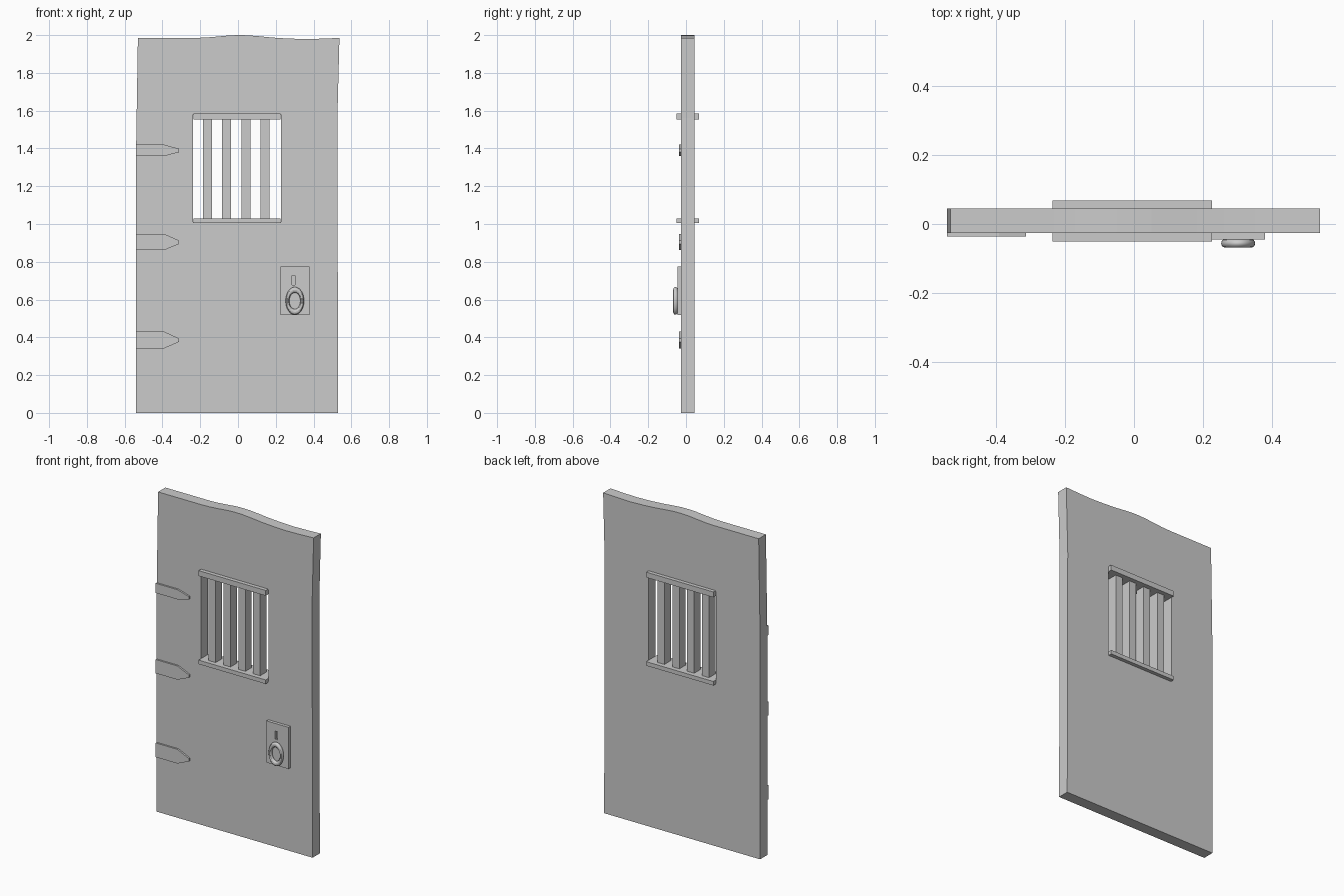
import bpy, bmesh, math

if "Cube" in bpy.data.objects:
    bpy.data.objects.remove(bpy.data.objects["Cube"])


def extrude_profile(name, pts, y0, y1):
    """Solid made from an x-z outline, spanning y0 (front) to y1 (back)."""
    bm = bmesh.new()
    face = bm.faces.new([bm.verts.new((x, y0, z)) for x, z in pts])
    ext = bmesh.ops.extrude_face_region(bm, geom=[face])
    moved = [v for v in ext["geom"] if isinstance(v, bmesh.types.BMVert)]
    bmesh.ops.translate(bm, verts=moved, vec=(0, y1 - y0, 0))
    bmesh.ops.recalc_face_normals(bm, faces=bm.faces[:])
    mesh = bpy.data.meshes.new(name)
    bm.to_mesh(mesh)
    bm.free()
    obj = bpy.data.objects.new(name, mesh)
    bpy.context.collection.objects.link(obj)
    return obj


def box(name, x0, x1, y0, y1, z0, z1):
    return extrude_profile(name, [(x0, z0), (x1, z0), (x1, z1), (x0, z1)], y0, y1)


def cut(target, cutter):
    cutter.hide_render = True
    cutter.hide_viewport = False
    cutter.display_type = 'WIRE'
    mod = target.modifiers.new("cut", 'BOOLEAN')
    mod.operation = 'DIFFERENCE'
    mod.solver = 'EXACT'
    mod.object = cutter
    bpy.context.view_layer.objects.active = target
    bpy.ops.object.modifier_apply(modifier=mod.name)
    bpy.data.objects.remove(cutter)


FRONT, BACK = -0.026, 0.045

# Door slab with a slightly uneven outline and a wavy top
outline = [(-0.54, 0), (0.53, 0), (0.526, 1.56), (0.537, 1.985),
           (0.44, 1.981), (0.35, 1.979), (0.26, 1.982), (0.18, 1.987),
           (0.11, 1.994), (0.05, 1.999), (0, 2.0), (-0.05, 1.998),
           (-0.11, 1.992), (-0.17, 1.987), (-0.23, 1.985),
           (-0.53, 1.985), (-0.54, 1.36)]
door = extrude_profile("door_slab", outline, FRONT, BACK)
cut(door, box("window_cutter", -0.237, 0.227, -0.2, 0.2, 1.01, 1.58))

# Window ledges above and below the opening
for name, z0, z1 in (("lower_ledge", 1.005, 1.03), ("upper_ledge", 1.552, 1.585)):
    box(name, -0.235, 0.225, -0.05, 0.068, z0, z1)

# Window bars
for i in range(4):
    x = -0.162 + i * 0.102
    box("window_bar", x - 0.024, x + 0.024, -0.022, 0.04, 1.02, 1.56)

# Pointed hinge straps
for z0, z1 in ((0.342, 0.43), (0.862, 0.947), (1.36, 1.42)):
    m = (z0 + z1) / 2
    extrude_profile("hinge_strap",
                    [(-0.54, z0), (-0.39, z0), (-0.312, m - 0.01),
                     (-0.312, m + 0.008), (-0.39, z1), (-0.54, z1)],
                    -0.0365, FRONT + 0.002)

# Lock plate with keyhole slot
plate = box("lock_plate", 0.226, 0.378, -0.045, FRONT + 0.002, 0.517, 0.775)
cut(plate, box("keyhole_cutter", 0.287, 0.302, -0.1, -0.032, 0.677, 0.728))

# Oval pull ring
bpy.ops.mesh.primitive_torus_add(major_segments=32, minor_segments=12,
                                 major_radius=0.039, minor_radius=0.010,
                                 location=(0.301, -0.056, 0.593),
                                 rotation=(math.pi / 2, 0, 0))
ring = bpy.context.object
ring.name = "pull_ring"
ring.scale = (1, 1.5, 1.2)
bpy.ops.object.shade_smooth_by_angle()
